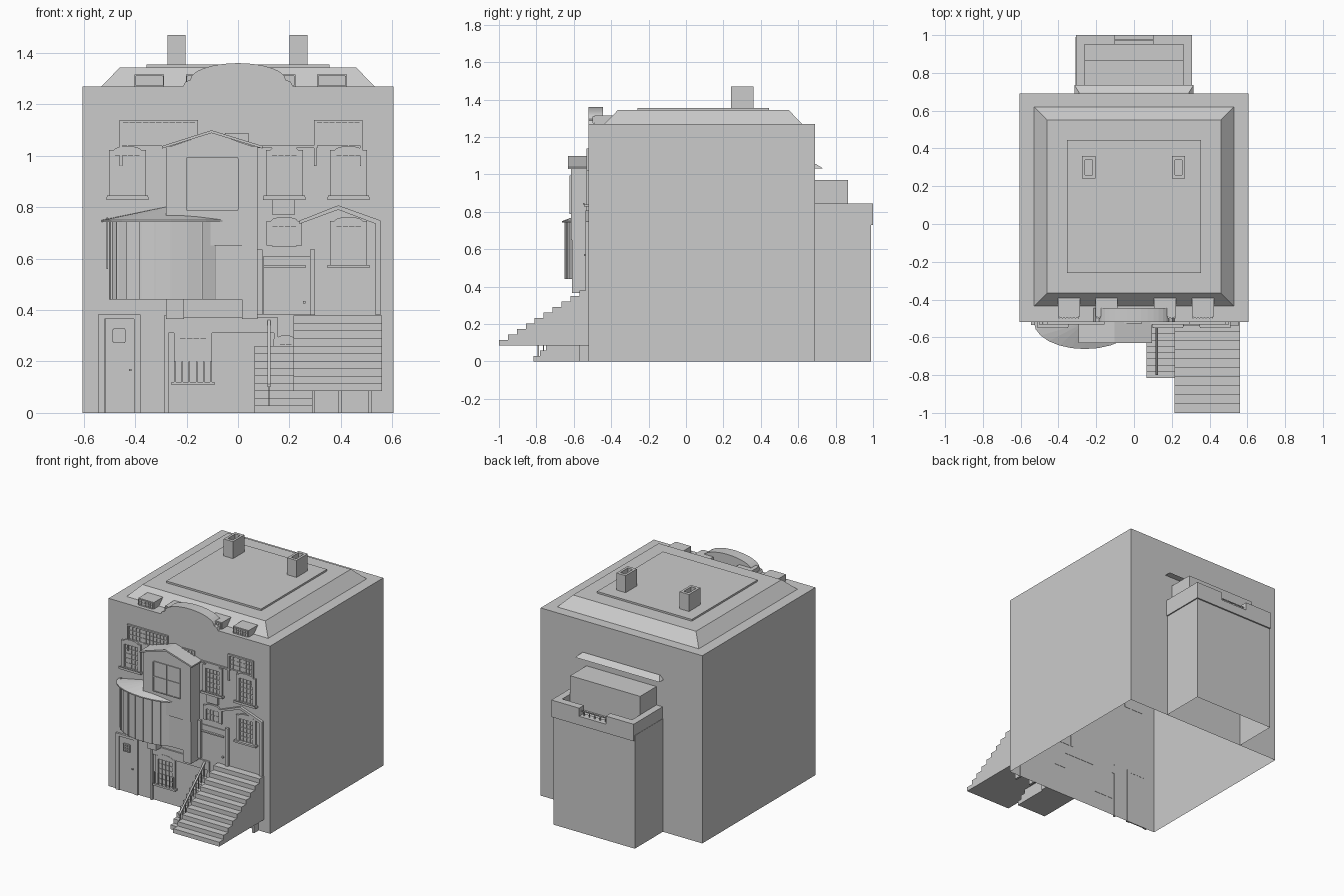
import bpy, bmesh, math

if "Cube" in bpy.data.objects:
    bpy.data.objects.remove(bpy.data.objects["Cube"])

WALL = -0.52  # front wall plane


def finish(name, bm):
    bmesh.ops.recalc_face_normals(bm, faces=bm.faces[:])
    me = bpy.data.meshes.new(name)
    bm.to_mesh(me)
    bm.free()
    ob = bpy.data.objects.new(name, me)
    bpy.context.collection.objects.link(ob)
    return ob


def extrude(name, pts, axis, a, b, skip_ends=False):
    """Sweep a 2D outline along an axis from a to b."""
    put = {'x': lambda p, t: (t, p[0], p[1]),
           'y': lambda p, t: (p[0], t, p[1]),
           'z': lambda p, t: (p[0], p[1], t)}[axis]
    bm = bmesh.new()
    lo = [bm.verts.new(put(p, a)) for p in pts]
    hi = [bm.verts.new(put(p, b)) for p in pts]
    n = len(pts)
    for i in range(n):
        j = (i + 1) % n
        bm.faces.new((lo[i], lo[j], hi[j], hi[i]))
    if not skip_ends:
        bm.faces.new(lo)
    bm.faces.new(hi)
    return finish(name, bm)


def rect(x0, x1, y0, y1):
    return [(x0, y0), (x1, y0), (x1, y1), (x0, y1)]


def box(name, x0, x1, y0, y1, z0, z1, open_bottom=False):
    return extrude(name, rect(x0, x1, y0, y1), 'z', z0, z1, open_bottom)


def relief(name, x0, x1, z0, z1, d=0.012):
    return box(name, x0, x1, WALL - d, WALL + 0.002, z0, z1)


def frustum(name, base, top, z0, z1):
    bm = bmesh.new()
    lo = [bm.verts.new((x, y, z0)) for x, y in rect(*base)]
    hi = [bm.verts.new((x, y, z1)) for x, y in rect(*top)]
    for i in range(4):
        j = (i + 1) % 4
        bm.faces.new((lo[i], lo[j], hi[j], hi[i]))
    bm.faces.new(lo)
    bm.faces.new(hi)
    return finish(name, bm)


def glazing(name, x0, x1, z0, z1, cols, rows, y=WALL):
    """Pane with glazing bars."""
    box(name + "_pane", x0, x1, y - 0.002, y + 0.002, z0, z1)
    t = 0.0025
    for i in range(cols + 1):
        x = x0 + (x1 - x0) * i / cols
        box(name + "_bar", x - t, x + t, y - 0.007, y, z0, z1)
    for i in range(rows + 1):
        z = z0 + (z1 - z0) * i / rows
        box(name + "_bar", x0, x1, y - 0.006, y, z - t, z + t)


def window(name, cx, z0, z1, w, cols=4, rows=5, fr=0.022, sill=True, arch=0.015, d=0.012):
    """Framed window with a low arched head and a sill."""
    h = w / 2
    glazing(name, cx - h, cx + h, z0, z1, cols, rows)
    for s in (-1, 1):
        a, b = sorted((cx + s * h, cx + s * (h + fr)))
        relief(name + "_jamb", a, b, z0, z1, d)
    o = h + fr
    head = [(cx - o, z1), (cx + o, z1), (cx + o, z1 + fr)]
    head += [(cx + o * 0.75 * math.cos(a), z1 + fr + arch * math.sin(a))
             for a in [math.pi * k / 6 for k in range(7)]]
    head += [(cx - o, z1 + fr)]
    extrude(name + "_head", head, 'y', WALL - d, WALL + 0.002)
    if sill:
        box(name + "_sill", cx - o - 0.01, cx + o + 0.01, WALL - 0.025, WALL, z0 - 0.012, z0)


# main house shell, open underneath, and flat-topped mansard roof
box("house_walls", -0.605, 0.605, WALL, 0.69, 0, 1.27, True)
frustum("mansard_roof", (-0.53, 0.53, -0.435, 0.62), (-0.46, 0.46, -0.365, 0.55), 1.27, 1.343)
box("roof_slab", -0.355, 0.355, -0.26, 0.445, 1.34, 1.355)

# hollow chimneys
for x in (-0.24, 0.235):
    box("chimney_core", x - 0.02, x + 0.02, 0.26, 0.34, 1.34, 1.42)
    for s in (-1, 1):
        box("chimney_side", x + s * 0.027 - 0.008, x + s * 0.027 + 0.008, 0.24, 0.36, 1.34, 1.47)
        box("chimney_end", x - 0.02, x + 0.02, 0.3 + s * 0.05 - 0.01, 0.3 + s * 0.05 + 0.01, 1.34, 1.47)

# roof dormers and arched parapet
for x in (-0.345, -0.145, 0.165, 0.365):
    box("dormer", x - 0.058, x + 0.058, -0.49, -0.39, 1.27, 1.315)
    glazing("dormer_window", x - 0.052, x + 0.052, 1.274, 1.31, 6, 2, -0.492)
arch = [(-0.215, 1.268), (0.215, 1.268), (0.205, 1.287)]
arch += [(0.185 * math.cos(a), 1.295 + 0.065 * math.sin(a)) for a in [math.pi * k / 16 for k in range(17)]]
arch += [(-0.205, 1.287)]
extrude("arched_parapet", arch, 'y', WALL, -0.445)

# upper wide windows
for x0, x1, n, c0, c1 in ((-0.45, -0.165, 11, -0.35, -0.28), (0.305, 0.475, 7, 0.305, 0.36)):
    glazing("upper_window", x0, x1, 1.04, 1.128, n, 3)
    relief("upper_head", x0 - 0.01, x1 + 0.01, 1.128, 1.138)
    relief("upper_left_jamb", x0 - 0.01, x0, 0.96, 1.128)
    relief("upper_right_jamb", x1, x1 + 0.01, 0.96, 1.128)
    relief("upper_apron", c0, c1, 0.965, 1.035, 0.004)
glazing("upper_middle_window", -0.05, 0.04, 1.04, 1.085, 4, 2)
relief("string_course", 0.02, 0.31, 1.03, 1.04)

# middle storey windows with sills and low rails
for x in (-0.43, 0.18, 0.43):
    window("middle_window", x, 0.84, 1.0, 0.1)
    box("window_rail", x - 0.08, x + 0.08, WALL - 0.03, WALL - 0.024, 0.84, 0.846)
relief("window_apron", 0.135, 0.22, 0.77, 0.83)

# gabled box oriel
box("oriel_body", -0.28, 0.075, -0.615, WALL, 0.65, 1.035)
extrude("oriel_gable", [(-0.28, 1.03), (0.075, 1.03), (-0.103, 1.09)], 'y', -0.615, WALL)
extrude("oriel_roof", [(-0.295, 1.028), (-0.103, 1.088), (0.095, 1.028), (0.095, 1.038),
                       (-0.103, 1.099), (-0.295, 1.038)], 'y', -0.63, WALL)
glazing("oriel_window", -0.2, 0.0, 0.79, 0.99, 2, 2, -0.616)


# curved bay with sloping roof
def curve(rx, ry, n=12):
    return [(-0.26 - rx * math.cos(math.pi * k / n), WALL - ry * math.sin(math.pi * k / n)) for k in range(n + 1)]


extrude("bay_wall", curve(0.24, 0.125), 'z', 0.44, 0.745)
for x, y in curve(0.24, 0.125)[1:9]:
    box("bay_mullion", x - 0.004, x + 0.004, y - 0.004, y + 0.004, 0.44, 0.745)
extrude("bay_eave", curve(0.27, 0.142), 'z', 0.742, 0.75)
bm = bmesh.new()
tip = bm.verts.new((-0.26, WALL, 0.805))
ring = [bm.verts.new((x, y, 0.75)) for x, y in curve(0.27, 0.142)]
for a, b in zip(ring, ring[1:]):
    bm.faces.new((a, b, tip))
finish("bay_roof", bm)
box("bay_return", -0.09, 0.02, -0.605, WALL, 0.44, 0.655)
box("bay_pier", 0.015, 0.075, -0.61, WALL, 0.365, 0.67)
box("bay_bracket", -0.28, -0.21, -0.575, WALL, 0.365, 0.44)
box("downpipe", -0.511, -0.505, WALL - 0.012, WALL, 0.56, 0.76)

# raised ground floor: entrance door, fanlight and gabled surround
relief("entrance_door", 0.1, 0.28, 0.38, 0.61, 0.006)
for x in (0.075, 0.28):
    relief("entrance_jamb", x, x + 0.02, 0.38, 0.635, 0.018)
window("fanlight", 0.18, 0.65, 0.725, 0.095, 4, 2, sill=False)
relief("fanlight_sill", 0.1, 0.265, 0.565, 0.573, 0.02)
box("door_knob", 0.253, 0.263, WALL - 0.018, WALL, 0.425, 0.435)
window("ground_window", 0.43, 0.575, 0.725, 0.1)
extrude("gable_moulding", [(0.24, 0.735), (0.39, 0.79), (0.535, 0.735), (0.535, 0.38), (0.555, 0.38),
                           (0.555, 0.748), (0.39, 0.807), (0.24, 0.748)], 'y', WALL - 0.018, WALL)

# basement door on the left
relief("basement_door", -0.518, -0.405, 0, 0.365, 0.006)
for x in (-0.545, -0.405):
    relief("basement_jamb", x, x + 0.026, 0, 0.37)
relief("basement_lintel", -0.545, -0.379, 0.366, 0.383, 0.014)
glazing("basement_door_light", -0.485, -0.44, 0.275, 0.325, 3, 3, WALL - 0.007)
box("basement_knob", -0.423, -0.415, WALL - 0.014, WALL, 0.163, 0.171)

# basement window with guard rail, ledge and pilasters
window("basement_window", -0.175, 0.12, 0.29, 0.105, 4, 5)
for k in range(6):
    x = -0.245 + 0.028 * k
    box("guard_bar", x - 0.003, x + 0.003, WALL - 0.025, WALL - 0.019, 0.12, 0.2)
relief("basement_ledge", -0.275, 0.155, 0.31, 0.37, 0.01)
relief("left_pilaster", -0.285, -0.27, 0, 0.38, 0.014)
relief("right_pilaster", 0.14, 0.155, 0.25, 0.37, 0.014)
window("porch_light", 0.185, 0.2, 0.265, 0.05, 2, 2, sill=False)


# stepped flights
def stairs(name, x0, x1, y0, y1, zb, z1, n, land):
    run, rise = (y1 - land - y0) / (n - 1), (z1 - zb) / n
    pts = [(y1, zb), (y0, zb)]
    for k in range(n):
        z = zb + rise * (k + 1)
        pts.append((y0 + run * k, z))
        pts.append((y0 + run * (k + 1) if k < n - 1 else y1, z))
    return extrude(name, pts, 'x', x0, x1)


stairs("main_stairs", 0.215, 0.56, -1.0, WALL, 0.085, 0.378, 10, 0.05)
stairs("side_stairs", 0.065, 0.29, -0.815, WALL, 0, 0.26, 9, 0.03)
for x in (0.285, 0.39, 0.505):
    relief("stair_support", x, x + 0.014, 0, 0.1, 0.05)

# side stair railing
for k in range(10):
    y = -0.79 + 0.028 * k
    z = 0.01 + 0.026 * k
    box("railing_baluster", 0.118, 0.123, y - 0.003, y + 0.003, z, z + 0.105)
extrude("handrail", [(-0.8, 0.10), (-0.53, 0.35), (-0.53, 0.362), (-0.8, 0.112)], 'x', 0.115, 0.127)

# rear annex with hollow parapet, notch and rooftop box
box("annex_walls", -0.31, 0.30, 0.69, 0.99, 0, 0.765, True)
for s in (-1, 1):
    a, b = sorted((s * 0.262, s * 0.308))
    box("annex_parapet_side", a, b, 0.69, 1.0, 0.73, 0.845)
    a, b = sorted((s * 0.1, s * 0.265))
    box("annex_parapet_back", a, b, 0.95, 1.0, 0.73, 0.845)
box("annex_parapet_notch", -0.1, 0.1, 0.95, 1.0, 0.73, 0.79)
box("notch_rail", -0.1, 0.1, 0.972, 0.978, 0.815, 0.821)
for k in range(5):
    x = -0.08 + 0.04 * k
    box("notch_baluster", x - 0.003, x + 0.003, 0.972, 0.978, 0.79, 0.815)
box("annex_roof_box", -0.262, 0.262, 0.69, 0.865, 0.76, 0.97)
frustum("rear_canopy", (-0.315, 0.315, 0.69, 0.735), (-0.29, 0.29, 0.69, 0.695), 1.03, 1.055)
